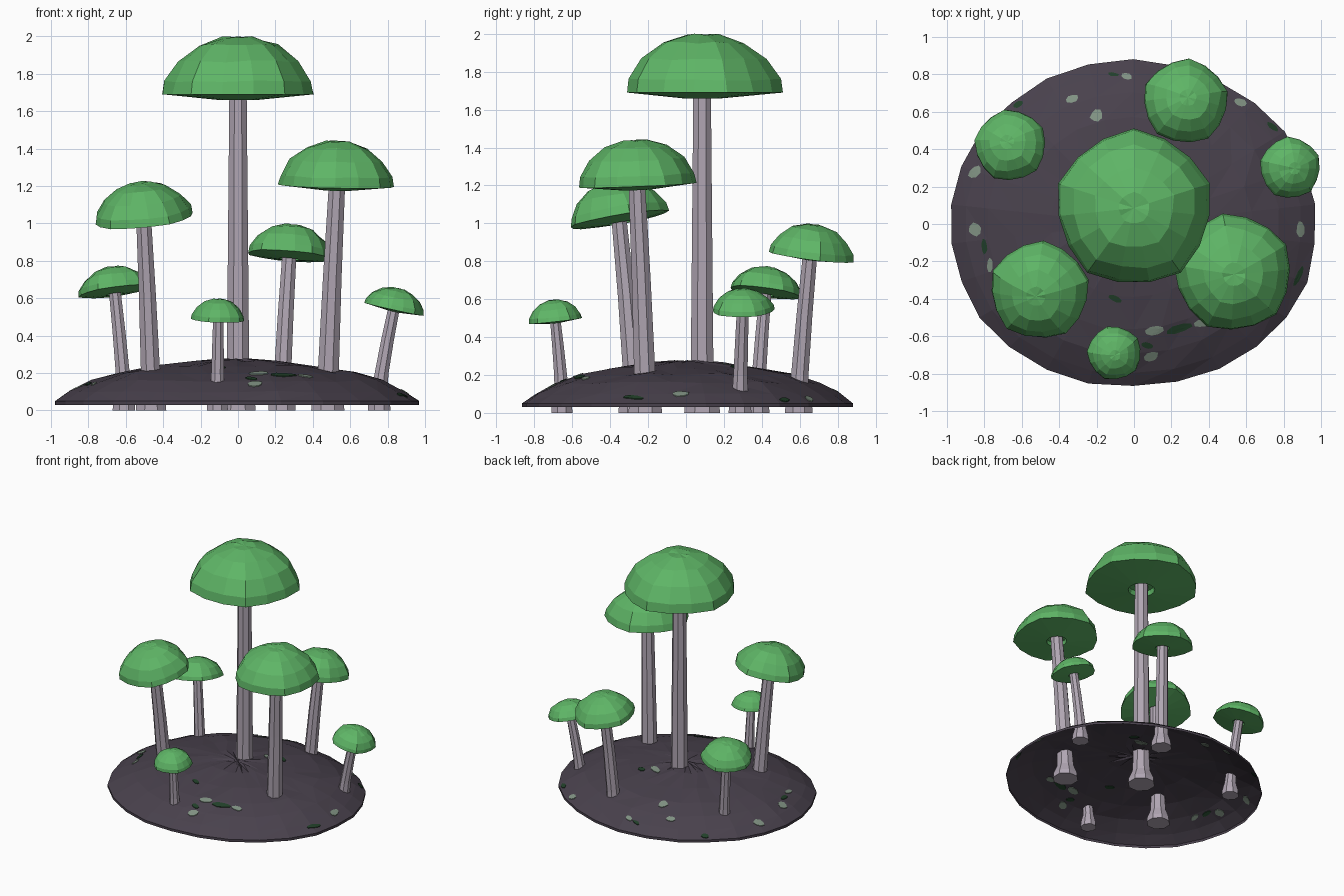
import bpy, bmesh, math, random
from mathutils import Vector
from mathutils.bvhtree import BVHTree

if "Cube" in bpy.data.objects:
    bpy.data.objects.remove(bpy.data.objects["Cube"])

random.seed(4)


def material(name, rgb):
    m = bpy.data.materials.new(name)
    lin = [c / 12.92 if c <= 0.04045 else ((c + 0.055) / 1.055) ** 2.4 for c in rgb]
    m.diffuse_color = (*lin, 1)
    m.use_nodes = True
    m.node_tree.nodes["Principled BSDF"].inputs["Base Color"].default_value = m.diffuse_color
    return m


GREEN = material("cap_green", (0.37, 0.71, 0.40))
STEM = material("pale_stem", (0.69, 0.65, 0.70))
SOIL = material("dark_soil", (0.285, 0.255, 0.30))
LICHEN = material("grey_lichen", (0.50, 0.57, 0.51))
MOSS = material("dark_moss", (0.13, 0.25, 0.16))


def finish(bm, name, mat, fix=True):
    if fix:
        bmesh.ops.recalc_face_normals(bm, faces=bm.faces)
    mesh = bpy.data.meshes.new(name)
    bm.to_mesh(mesh)
    bm.free()
    mesh.materials.append(mat)
    ob = bpy.data.objects.new(name, mesh)
    bpy.context.collection.objects.link(ob)
    return ob


def loft(bm, rings, cap_start=False, cap_end=False):
    """Skin a list of closed rings of points; optional end caps."""
    rows = [[bm.verts.new(p) for p in ring] for ring in rings]
    n = len(rows[0])
    for a, b in zip(rows, rows[1:]):
        for i in range(n):
            j = (i + 1) % n
            bm.faces.new((a[i], a[j], b[j], b[i]))
    for flag, row in ((cap_start, rows[0]), (cap_end, rows[-1])):
        if flag:
            mid = sum((v.co for v in row), Vector()) / n
            c = bm.verts.new(mid)
            for i in range(n):
                bm.faces.new((row[i], row[(i + 1) % n], c))


# Ground: hollow faceted dome, open below
def make_ground():
    profile = [(1.0, 0.03), (1.0, 0.05), (0.92, 0.10), (0.8, 0.158), (0.65, 0.202),
               (0.45, 0.237), (0.22, 0.262), (0.07, 0.272)]
    n, rings = 26, []
    edge = [random.uniform(0.99, 1.015) for _ in range(n)]
    for k, (r, z) in enumerate(profile):
        ring = []
        for i in range(n):
            a = 2 * math.pi * (i + 0.5) / n
            wobble = random.uniform(-0.007, 0.007) if k > 1 else 0
            s = r * edge[i]
            ring.append(Vector((0.985 * s * math.cos(a) - 0.005,
                                0.87 * s * math.sin(a), z + wobble)))
        rings.append(ring)
    bm = bmesh.new()
    loft(bm, rings, cap_end=True)
    bmesh.ops.triangulate(bm, faces=[f for f in bm.faces if len(f.verts) > 3])
    bmesh.ops.recalc_face_normals(bm, faces=bm.faces)
    if sum(f.normal.z for f in bm.faces) < 0:
        bmesh.ops.reverse_faces(bm, faces=bm.faces)
    tree = BVHTree.FromBMesh(bm)
    finish(bm, "ground", SOIL, fix=False)
    return tree


# Patches: thin plates following the ground, visible from both sides
def make_patch(tree, x, y, length, width, mat):
    def drop(px, py):
        hit = tree.ray_cast(Vector((px, py, 1)), Vector((0, 0, -1)))[0]
        return hit

    a = math.atan2(y / 0.757, x / 0.97) + math.pi / 2 + random.uniform(-0.4, 0.4)
    u, v = Vector((math.cos(a), math.sin(a))), Vector((-math.sin(a), math.cos(a)))
    mid = drop(x, y)
    if mid is None:
        return
    inner, outer = [], []
    for i in range(8):
        t = 2 * math.pi * (i + 0.5) / 8
        k = random.uniform(0.9, 1.15)
        off = u * math.cos(t) * length / 2 * k + v * math.sin(t) * width / 2 * k
        p, q = drop(x + off.x, y + off.y), drop(x + off.x / 2, y + off.y / 2)
        if p is None or q is None:
            return
        outer.append(p)
        inner.append(q)
    up = Vector((0, 0, 0.0045))
    bm = bmesh.new()
    loft(bm, [[p + up for p in inner], [p + up for p in outer],
              [p - up for p in outer], [p - up for p in inner]], True, True)
    finish(bm, "lichen_patch" if mat == LICHEN else "moss_patch", mat)


# Stem: eight-sided tapering tube with a flared root
def make_stem(base, top, z_top, r0, r1):
    rings = []
    for z, flare in ((0, 1.55), (0.035, 1.5), (0.10, 1.08), (0.2, 1.0),
                     (None, 0.5), (None, 1.0)):
        if z is None:
            z = 0.2 + (z_top - 0.2) * flare
            flare = 1
        t = max(0, (z - 0.1) / (z_top - 0.1))
        c = Vector(base).lerp(Vector(top), t ** 1.2)
        r = (r0 + (r1 - r0) * t) * flare
        rings.append([Vector((c.x + r * math.cos(math.pi * (i + 0.5) / 4),
                              c.y + r * math.sin(math.pi * (i + 0.5) / 4), z))
                      for i in range(8)])
    bm = bmesh.new()
    loft(bm, rings, True, True)
    finish(bm, "stem", STEM)


# Cap: faceted dome on a rounded pentagon, shallow underside with a recess
def make_cap(cx, cy, z, r, h, slope, turn):
    normal = Vector((-slope[0], -slope[1], 1)).normalized()
    rot = Vector((0, 0, 1)).rotation_difference(normal)
    profile = [(0.13, 0.02), (0.22, 0.02), (0.24, -0.10), (1.0, 0.0), (0.965, 0.22),
               (0.80, 0.57), (0.52, 0.85), (0.2, 0.985)]
    n, rings = 15, []
    for k, (pr, pz) in enumerate(profile):
        ring = []
        for i in range(n):
            a = 2 * math.pi * i / n
            lobe = 1 + 0.035 * math.cos(5 * a) if k > 2 else 1
            j = random.uniform(-0.02, 0.02) if k > 3 else 0
            s = r * pr * lobe * (1 + j)
            p = Vector((s * math.cos(a + turn), s * math.sin(a + turn), h * (pz + j)))
            ring.append(rot @ p + Vector((cx, cy, z)))
        rings.append(ring)
    bm = bmesh.new()
    loft(bm, rings, True, True)
    finish(bm, "cap", GREEN)


ground = make_ground()

# cap x, y, rim z, radius, height, slopes, turn, stem base x, y, base and top radius
mushrooms = [
    (0.00, 0.085, 1.69, 0.412, 0.31, (0, 0), 90, -0.0, 0.085, 0.066, 0.050),
    (0.53, -0.26, 1.20, 0.310, 0.24, (-0.02, 0.04), 100, 0.48, -0.215, 0.062, 0.047),
    (-0.505, -0.355, 1.02, 0.262, 0.20, (0.10, 0.17), 85, -0.465, -0.275, 0.057, 0.043),
    (0.275, 0.655, 0.825, 0.225, 0.17, (-0.08, -0.13), 85, 0.235, 0.595, 0.051, 0.041),
    (-0.66, 0.42, 0.635, 0.190, 0.135, (0.14, -0.14), 100, -0.61, 0.38, 0.042, 0.034),
    (0.835, 0.30, 0.54, 0.163, 0.115, (-0.22, 0.02), 95, 0.755, 0.285, 0.042, 0.034),
    (-0.105, -0.69, 0.485, 0.143, 0.112, (-0.03, 0.11), 105, -0.11, -0.655, 0.039, 0.030),
]
for cx, cy, z, r, h, slope, turn, bx, by, r0, r1 in mushrooms:
    make_cap(cx, cy, z, r, h, slope, math.radians(turn))
    make_stem((bx, by, 0), (cx, cy, 0), z + 0.1 * h, r0, r1)

# x, y, length, width of each patch
lichen = [(-0.04, 0.79, 0.06, 0.035), (-0.57, 0.70, 0.09, 0.03), (-0.33, 0.67, 0.07, 0.04),
          (-0.20, 0.58, 0.07, 0.06), (0.57, 0.65, 0.07, 0.04), (0.80, 0.49, 0.06, 0.04),
          (-0.85, 0.28, 0.08, 0.05), (-0.85, -0.03, 0.07, 0.06), (-0.77, -0.22, 0.08, 0.03),
          (0.89, -0.03, 0.09, 0.045), (0.85, -0.40, 0.07, 0.04), (0.11, -0.57, 0.10, 0.05),
          (0.36, -0.53, 0.08, 0.04), (0.09, -0.71, 0.08, 0.05), (0.12, 0.22, 0.10, 0.05)]
moss = [(-0.11, 0.80, 0.06, 0.02), (-0.62, 0.64, 0.06, 0.03), (0.74, 0.52, 0.07, 0.03),
        (-0.80, -0.12, 0.08, 0.03), (0.88, -0.28, 0.12, 0.03), (0.24, -0.56, 0.14, 0.04),
        (0.07, -0.65, 0.06, 0.03), (0.22, 0.26, 0.08, 0.04), (-0.10, -0.40, 0.08, 0.03)]
for rows, mat in ((lichen, LICHEN), (moss, MOSS)):
    for x, y, length, width in rows:
        make_patch(ground, x, y, length, width, mat)
